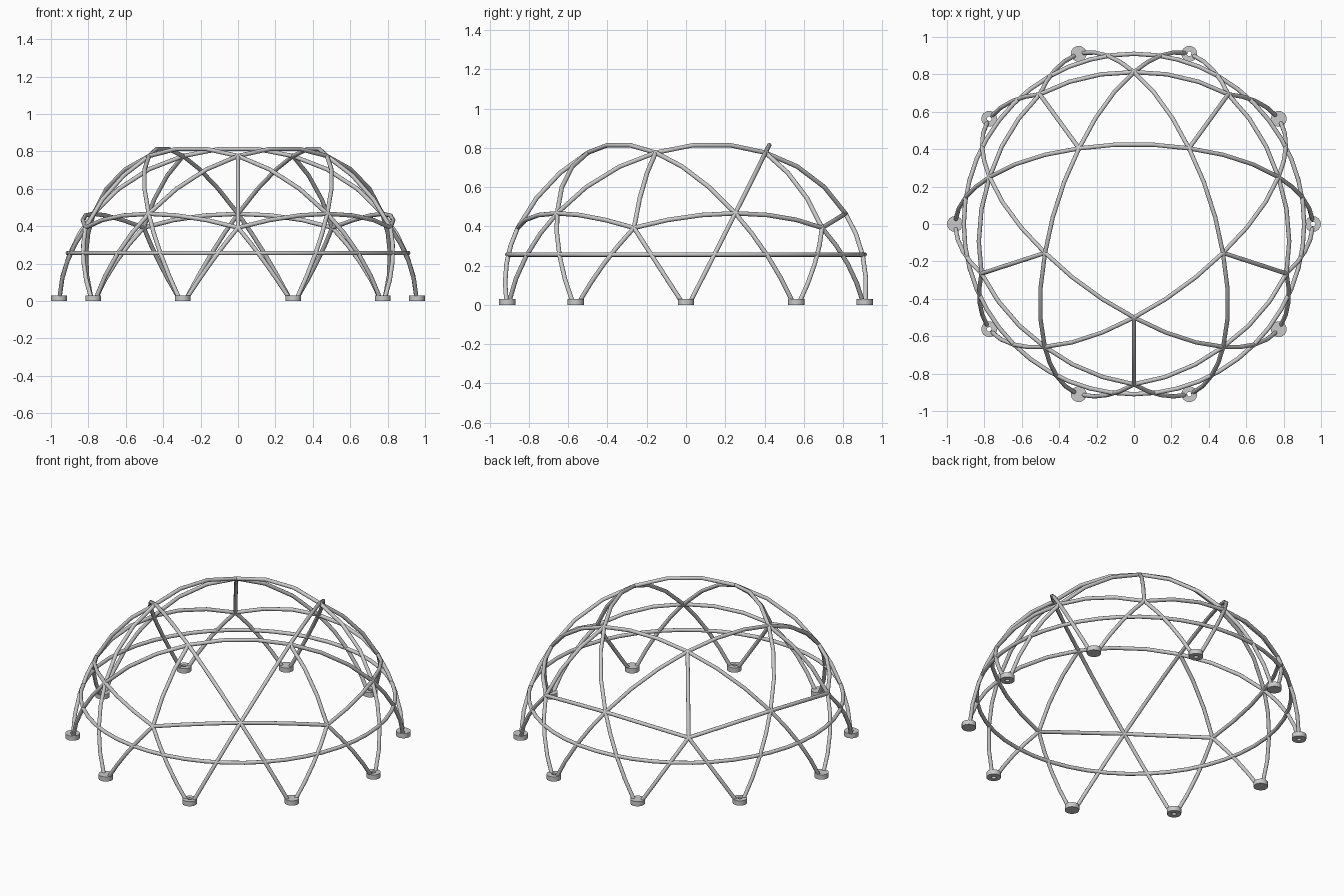
import bpy, bmesh, math
from mathutils import Vector

cube = bpy.data.objects.get("Cube")
if cube:
    bpy.data.objects.remove(cube)

steel = bpy.data.materials.new("galvanised_grey")
steel.use_nodes = True
GREY = (0.59, 0.59, 0.59, 1)
steel.diffuse_color = GREY
steel.node_tree.nodes["Principled BSDF"].inputs["Base Color"].default_value = GREY
TUBE = 0.0115


def polar(radius, degrees, z):
    a = math.radians(degrees)
    return Vector((radius * math.cos(a), radius * math.sin(a), z))


def arc(a, b, steps=3):
    """Points along the sphere from a to b, blending the radius."""
    pts = []
    for i in range(steps + 1):
        t = i / steps
        d = a.normalized().slerp(b.normalized(), t)
        pts.append(d * (a.length * (1 - t) + b.length * t))
    return pts


def tube(name, paths, cyclic=False):
    """Round pipes along the given paths, as one mesh object."""
    cu = bpy.data.curves.new(name, 'CURVE')
    cu.dimensions = '3D'
    cu.bevel_depth = TUBE
    cu.bevel_resolution = 4
    cu.use_fill_caps = True
    for pts in paths:
        s = cu.splines.new('POLY')
        s.points.add(len(pts) - 1)
        for p, co in zip(s.points, pts):
            p.co = (*co, 1)
        s.use_cyclic_u = cyclic
    temp = bpy.data.objects.new(name + "_path", cu)
    bpy.context.collection.objects.link(temp)
    bpy.context.view_layer.update()
    graph = bpy.context.evaluated_depsgraph_get()
    me = bpy.data.meshes.new_from_object(temp.evaluated_get(graph))
    bpy.data.objects.remove(temp)
    bm = bmesh.new()
    bm.from_mesh(me)
    bmesh.ops.remove_doubles(bm, verts=bm.verts, dist=0.0001)
    finish(name, bm)


def finish(name, bm):
    """Turn the bmesh into a grey object, smooth with sharp edges kept."""
    bmesh.ops.recalc_face_normals(bm, faces=bm.faces)
    me = bpy.data.meshes.new(name)
    bm.to_mesh(me)
    bm.free()
    me.materials.append(steel)
    ob = bpy.data.objects.new(name, me)
    bpy.context.collection.objects.link(ob)
    bpy.ops.object.select_all(action='DESELECT')
    ob.select_set(True)
    bpy.context.view_layer.objects.active = ob
    bpy.ops.object.shade_smooth_by_angle(angle=math.radians(50))


def foot(name, centre, hollow):
    """Disc foot; hollow feet have a bolt hole through them."""
    bm = bmesh.new()
    inner, outer, height, sides = 0.013, 0.042, 0.03, 24
    section = [(inner, 0), (outer, 0), (outer, height), (inner, height)]
    rings = [[bm.verts.new(polar(r, 360 * i / sides, z) + centre) for i in range(sides)]
             for r, z in section]
    for k in range(4 if hollow else 3):
        lo, hi = rings[k], rings[(k + 1) % 4]
        for i in range(sides):
            j = (i + 1) % sides
            bm.faces.new((lo[i], lo[j], hi[j], hi[i]))
    if not hollow:
        bm.faces.new(rings[0])
        bm.faces.new(rings[3])
    finish(name, bm)


# Joints of the frame, five of each kind
top = [polar(0.5, -90 + 72 * i, 0.775) for i in range(5)]
high = [polar(0.812, -54 + 72 * i, 0.466) for i in range(5)]
low = [polar(0.857, -90 + 72 * i, 0.392) for i in range(5)]


def leg_end(angle, side):
    return polar(0.955, angle + side * 1.2, 0.012)


# Long hoops: each runs foot, high joint, two top joints, high joint, foot
hoops = []
for i in range(5):
    h0, t0, t1, h1 = high[i - 1], top[i], top[(i + 1) % 5], high[(i + 1) % 5]
    a0, a1 = -54 + 72 * (i - 1), -54 + 72 * (i + 1)
    pts = arc(leg_end(a0 - 18, 1), h0, 4)
    for a, b, n in ((h0, t0, 3), (t0, t1, 3), (t1, h1, 3), (h1, leg_end(a1 + 18, -1), 4)):
        pts += arc(a, b, n)[1:]
    hoops.append(pts)
tube("long_hoops", hoops)

# Pairs of legs from each low joint
low_legs = [arc(leg_end(-90 + 72 * i + 18 * side, -side), low[i], 4)
            for i in range(5) for side in (-1, 1)]
tube("low_joint_legs", low_legs)

# Waist bars between high and low joints, and upright bars to the top joints
waist, upright = [], []
for i in range(5):
    waist += [arc(low[i], high[i]), arc(high[i], low[(i + 1) % 5])]
    upright.append(arc(top[i], low[i]))
tube("waist_bars", waist)
tube("upright_bars", upright)

# Level ring around the legs
tube("level_ring", [[polar(0.91, 7.5 * i, 0.256) for i in range(48)]], cyclic=True)

# Ten feet, every second one drilled
for i in range(10):
    foot(f"foot_{i + 1}", polar(0.957, 36 * i, 0), i % 2 == 0)
